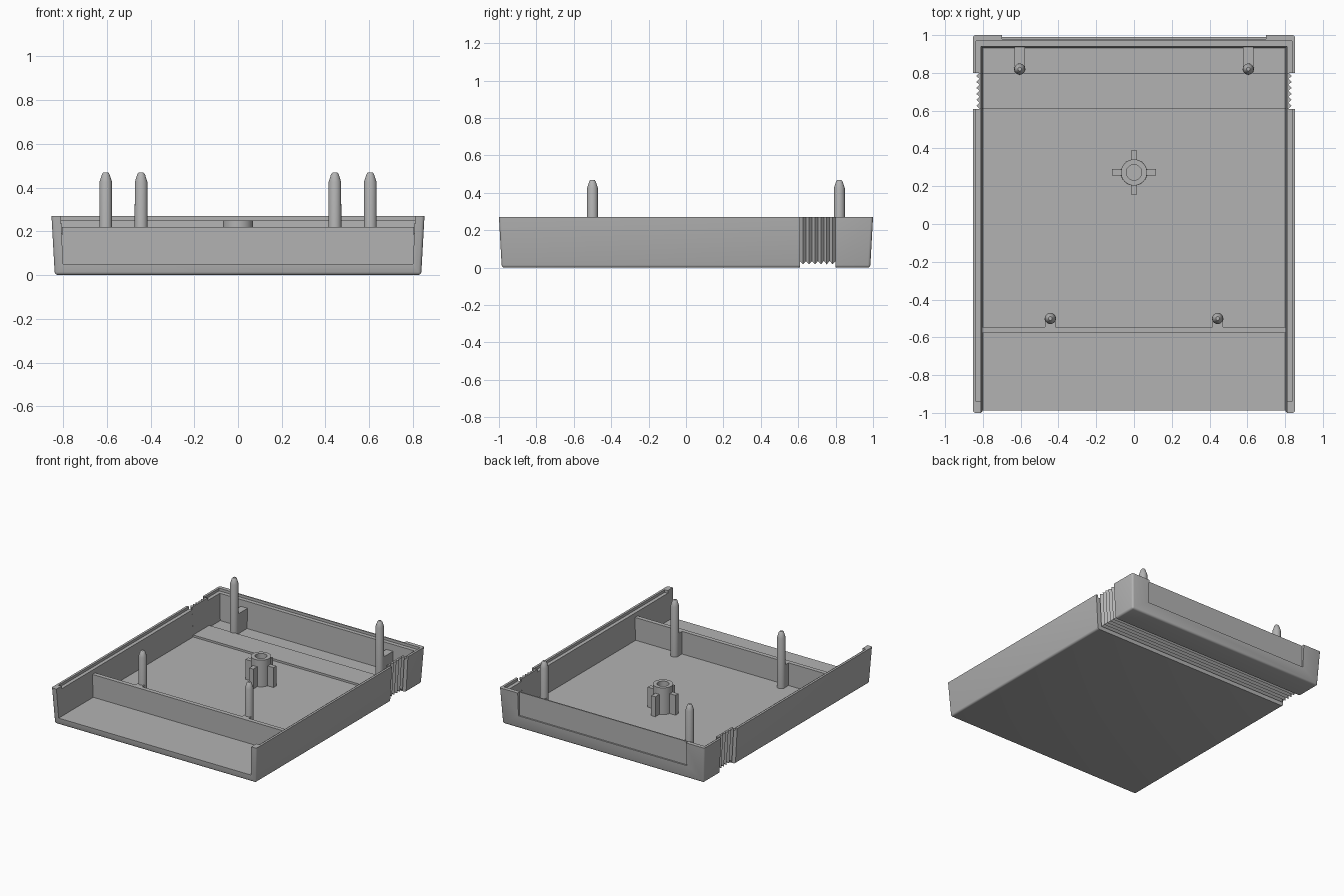
import bpy, bmesh, math

if "Cube" in bpy.data.objects:
    bpy.data.objects.remove(bpy.data.objects["Cube"])

mat = bpy.data.materials.new("plain grey plastic")
mat.diffuse_color = (0.45, 0.45, 0.45, 1)
mat.use_nodes = True
mat.node_tree.nodes["Principled BSDF"].inputs["Base Color"].default_value = mat.diffuse_color


def finish(name, bm, smooth=True):
    bmesh.ops.recalc_face_normals(bm, faces=bm.faces)
    me = bpy.data.meshes.new(name)
    bm.to_mesh(me)
    bm.free()
    ob = bpy.data.objects.new(name, me)
    bpy.context.collection.objects.link(ob)
    me.materials.append(mat)
    if smooth:
        bpy.ops.object.select_all(action='DESELECT')
        ob.select_set(True)
        bpy.context.view_layer.objects.active = ob
        bpy.ops.object.shade_smooth_by_angle(angle=math.radians(35))
    return ob


def frustum(lower, upper, z0, z1):
    """Block with rectangles (x0, x1, y0, y1) at z0 and z1."""
    bm = bmesh.new()
    rings = []
    for (x0, x1, y0, y1), z in ((lower, z0), (upper, z1)):
        rings.append([bm.verts.new((x, y, z)) for x, y in
                      ((x0, y0), (x1, y0), (x1, y1), (x0, y1))])
    a, b = rings
    bm.faces.new(a[::-1])
    bm.faces.new(b)
    for i in range(4):
        j = (i + 1) % 4
        bm.faces.new((a[i], a[j], b[j], b[i]))
    return bm


def box(name, x0, x1, y0, y1, z0, z1):
    r = (x0, x1, y0, y1)
    return finish(name, frustum(r, r, z0, z1), False)


def lathe(name, profile, cx, cy, n=32):
    bm = bmesh.new()
    rings = []
    for r, z in profile:
        rings.append([bm.verts.new((cx + r * math.cos(2 * math.pi * i / n),
                                    cy + r * math.sin(2 * math.pi * i / n), z))
                      for i in range(n)])
    for a, b in zip(rings, rings[1:]):
        for i in range(n):
            j = (i + 1) % n
            bm.faces.new((a[i], a[j], b[j], b[i]))
    bm.faces.new(rings[0][::-1])
    bm.faces.new(rings[-1])
    return finish(name, bm)


def cut(ob, cutter):
    m = ob.modifiers.new("cut", 'BOOLEAN')
    m.operation = 'DIFFERENCE'
    m.solver = 'EXACT'
    m.object = cutter
    bpy.context.view_layer.objects.active = ob
    bpy.ops.object.modifier_apply(modifier=m.name)
    bpy.data.objects.remove(cutter)


H, RIB0, RIB1 = 0.27, 0.61, 0.80

# tray shell: drafted block with rounded lower and corner edges
bm = frustum((-0.838, 0.838, -0.985, 0.985), (-0.853, 0.853, -1, 1), 0, H)
edges = [e for e in bm.edges if min(v.co.z for v in e.verts) < 0.01]
bmesh.ops.bevel(bm, geom=edges, offset=0.014, segments=3, profile=0.5,
                affect='EDGES')
shell = finish("tray_shell", bm, False)

# cavity open to the front, lip step, back panel recess, gap for grip band
cut(shell, finish("cavity_cutter", frustum(
    (-0.80, 0.80, -1.2, 0.932), (-0.8115, 0.8115, -1.2, 0.9415), 0.05, 0.30), False))
cut(shell, box("lip_cutter", -0.836, 0.836, -0.94, 0.97, 0.25, 0.4))
cut(shell, box("recess_cutter", -0.70, 0.70, 0.979, 1.2, 0.095, 0.4))
cut(shell, box("band_cutter", -1.2, 1.2, RIB0, RIB1, -0.2, 0.5))
bpy.ops.object.select_all(action='DESELECT')
shell.select_set(True)
bpy.context.view_layer.objects.active = shell
bpy.ops.object.shade_smooth_by_angle(angle=math.radians(35))

# grip band: U-shaped section lofted along y with a zigzag outer skin
bm = bmesh.new()
TEETH = 6
rings = []
for k in range(2 * TEETH + 1):
    y = RIB0 + (RIB1 - RIB0) * k / (2 * TEETH)
    d = 0.018 if k % 2 else 0.035
    half = [(0.853 - d, H), (0.838 - d, d), ]
    inner = [(0.80, 0.065), (0.81, H)]
    pts = ([(-x, z) for x, z in half] + half[::-1]
           + inner[::-1] + [(-x, z) for x, z in inner])
    rings.append([bm.verts.new((x, y, z)) for x, z in pts])
for a, b in zip(rings, rings[1:]):
    for i in range(8):
        j = (i + 1) % 8
        bm.faces.new((a[i], a[j], b[j], b[i]))
for r in (rings[0], rings[-1]):
    for q in ((0, 1, 6, 7), (1, 2, 5, 6), (2, 3, 4, 5)):
        bm.faces.new([r[i] for i in q])
finish("grip_band", bm, False)

# cross divider
box("divider_wall", -0.806, 0.806, -0.577, -0.545, 0.045, 0.22)

# locating posts with tapered tips, each braced to the wall behind it
POST = [(0.03, 0.045), (0.029, 0.425), (0.017, 0.462), (0.010, 0.47)]
for side, s in (("left", -1), ("right", 1)):
    lathe("front_post_" + side, POST, 0.443 * s, -0.50)
    lathe("back_post_" + side, POST, 0.605 * s, 0.82)
    box("front_brace_" + side, 0.443 * s - 0.028, 0.443 * s + 0.028,
        -0.55, -0.50, 0.045, 0.22)
    box("back_brace_" + side, 0.605 * s - 0.028, 0.605 * s + 0.028,
        0.82, 0.945, 0.045, 0.20)

# hollow hub with four fins
HX, HY = 0, 0.273
lathe("hub", [(0.070, 0.045), (0.069, 0.25), (0.041, 0.25), (0.041, 0.055)], HX, HY, 40)
for i, (dx, dy) in enumerate(((1, 0), (-1, 0), (0, 1), (0, -1))):
    cx, cy = HX + 0.0875 * dx, HY + 0.0875 * dy
    hx, hy = (0.0285, 0.017) if dx else (0.017, 0.0285)
    box("hub_fin_%d" % (i + 1), cx - hx, cx + hx, cy - hy, cy + hy, 0.045, 0.20)
